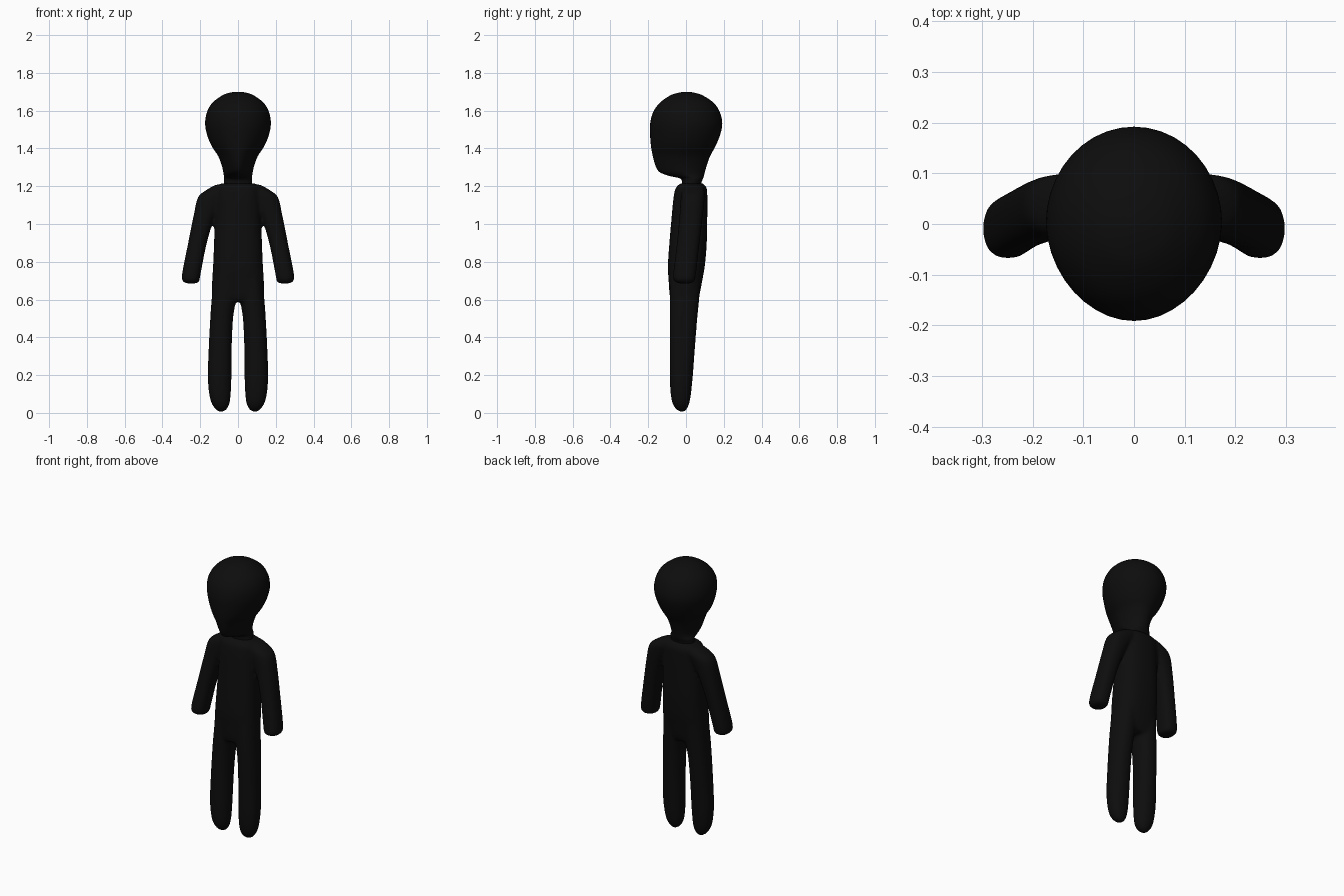
import bpy, bmesh, math

if "Cube" in bpy.data.objects:
    bpy.data.objects.remove(bpy.data.objects["Cube"])

black = bpy.data.materials.new("matte_black")
black.diffuse_color = (0.004, 0.004, 0.004, 1)
black.use_nodes = True
black.node_tree.nodes["Principled BSDF"].inputs["Base Color"].default_value = black.diffuse_color


def smooth_rings(rings, steps=4):
    """Catmull-Rom refinement of a list of section tuples."""
    out = []
    for i in range(len(rings) - 1):
        a, b = rings[max(i - 1, 0)], rings[i]
        c, d = rings[i + 1], rings[min(i + 2, len(rings) - 1)]
        for k in range(steps):
            t = k / steps
            out.append([0.5 * (2 * q + (r - p) * t + (2 * p - 5 * q + 4 * r - s) * t * t
                               + (3 * q - p - 3 * r + s) * t ** 3)
                        for p, q, r, s in zip(a, b, c, d)])
    return out + [list(rings[-1])]


def loft(bm, rings, side=1, power=2.0, sides=32):
    """Skin horizontal sections (z, x0, x1, y0, y1, front point)."""
    loops = []
    for z, x0, x1, y0, y1, point in smooth_rings(rings):
        loop = []
        for k in range(sides):
            a = 2 * math.pi * k / sides
            c, s = math.cos(a), math.sin(a)
            u = math.copysign(abs(c) ** (2 / power), c)
            v = math.copysign(abs(s) ** (2 / power), s)
            if v < 0:
                u *= 1 + point * v
            x = (x0 + x1) / 2 + u * (x1 - x0) / 2
            y = (y0 + y1) / 2 + v * (y1 - y0) / 2
            loop.append(bm.verts.new((side * x, y, z)))
        loops.append(loop)
    for lo, hi in zip(loops, loops[1:]):
        for k in range(sides):
            n = (k + 1) % sides
            bm.faces.new((lo[k], lo[n], hi[n], hi[k]))
    bm.faces.new(loops[0][::-1])
    bm.faces.new(loops[-1])


def finish(bm, name):
    bmesh.ops.recalc_face_normals(bm, faces=bm.faces)
    for f in bm.faces:
        f.smooth = True
    mesh = bpy.data.meshes.new(name)
    bm.to_mesh(mesh)
    bm.free()
    mesh.materials.append(black)
    ob = bpy.data.objects.new(name, mesh)
    bpy.context.collection.objects.link(ob)
    return ob


# Head and neck: round skull narrowing to a pointed chin
head = [(1.15, .08, -.02, .085, 0), (1.21, .075, -.02, .08, 0),
        (1.24, .074, -.03, .09, .1), (1.255, .075, -.09, .095, .35),
        (1.275, .078, -.14, .10, .4), (1.31, .086, -.162, .11, .35),
        (1.36, .105, -.176, .128, .25), (1.41, .138, -.185, .155, .15),
        (1.47, .163, -.19, .18, .1), (1.53, .174, -.19, .192, .05),
        (1.59, .165, -.175, .18, 0), (1.64, .137, -.14, .148, 0),
        (1.68, .085, -.085, .09, 0), (1.695, .045, -.04, .045, 0),
        (1.70, .008, -.008, .008, 0)]
bm = bmesh.new()
loft(bm, [(z, -w, w, f, b, p) for z, w, f, b, p in head], sides=40)
finish(bm, "head_and_neck")

# Torso
torso = [(.59, .125, -.075, .055), (.62, .138, -.086, .07), (.70, .137, -.092, .086),
         (.78, .132, -.096, .10), (.90, .127, -.088, .11), (1.05, .121, -.075, .113),
         (1.14, .118, -.066, .113), (1.19, .115, -.055, .11), (1.215, .09, -.03, .09)]
bm = bmesh.new()
loft(bm, [(z, -w, w, f, b, 0) for z, w, f, b in torso], power=2.5)

# Arms and legs, mirrored
arm = [(.685, .222, .272, -.035, .02, 0), (.695, .205, .29, -.058, .042, 0),
       (.73, .199, .297, -.068, .052, 0), (.90, .165, .264, -.048, .072, 0),
       (1.05, .118, .234, -.034, .09, 0), (1.14, .06, .213, -.028, .099, 0),
       (1.175, .03, .175, -.022, .099, 0), (1.208, 0, .12, 0, .085, 0)]
leg = [(.006, .08, .10, -.03, -.01, 0), (.022, .057, .122, -.055, .006, 0),
       (.07, .041, .147, -.077, .022, 0), (.18, .035, .16, -.086, .035, 0),
       (.35, .033, .155, -.086, .048, 0), (.50, .026, .147, -.086, .06, 0),
       (.60, .012, .14, -.087, .07, 0), (.72, .01, .128, -.085, .08, 0)]
for side in (1, -1):
    loft(bm, arm, side, 2.4)
    loft(bm, leg, side, 2.2)
body = finish(bm, "body")

# Fuse the limbs into one soft skin
remesh = body.modifiers.new("fuse", 'REMESH')
remesh.mode = 'VOXEL'
remesh.voxel_size = 0.009
remesh.use_smooth_shade = True
soften = body.modifiers.new("soften", 'SMOOTH')
soften.factor = 0.5
soften.iterations = 8
